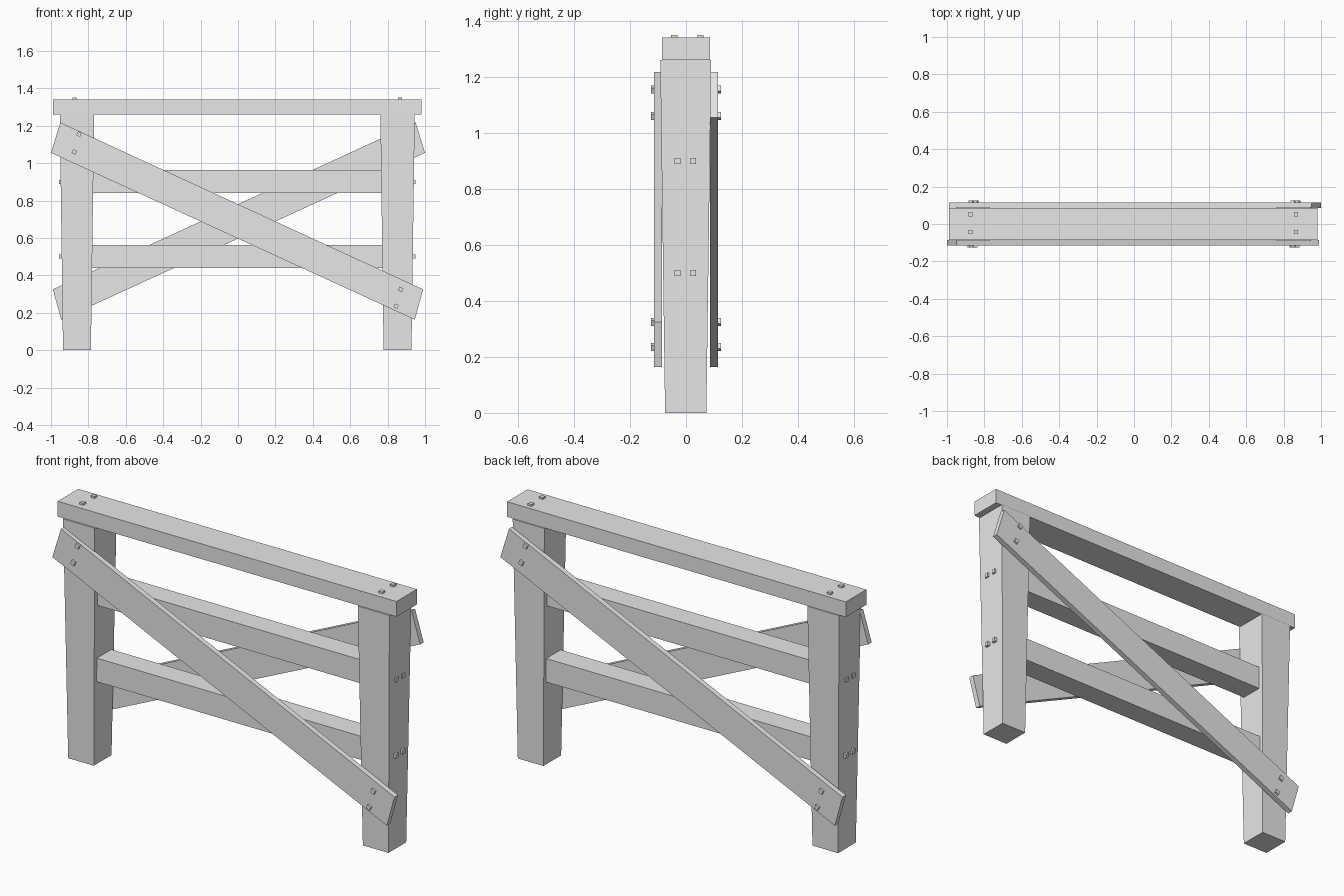
import bpy
import bmesh
import math
from mathutils import Matrix, Vector

cube = bpy.data.objects.get("Cube")
if cube:
    bpy.data.objects.remove(cube, do_unlink=True)

# Single plain grey
grey = bpy.data.materials.new("plain_grey")
grey.use_nodes = True
grey.diffuse_color = (0.8, 0.8, 0.8, 1)
grey.node_tree.nodes["Principled BSDF"].inputs["Base Color"].default_value = (0.8, 0.8, 0.8, 1)


def finish(name, bm):
    bmesh.ops.recalc_face_normals(bm, faces=bm.faces)
    mesh = bpy.data.meshes.new(name)
    bm.to_mesh(mesh)
    bm.free()
    mesh.materials.append(grey)
    obj = bpy.data.objects.new(name, mesh)
    bpy.context.collection.objects.link(obj)
    return obj


def box(name, centre, size, tilt=0.0, taper=None):
    """Box, optionally tilted about y; taper scales its lower end in x and y."""
    bm = bmesh.new()
    bmesh.ops.create_cube(bm, size=1)
    for v in bm.verts:
        if taper and v.co.z < 0:
            v.co.x *= taper[0]
            v.co.y *= taper[1]
        v.co = Vector(a * b for a, b in zip(v.co, size))
    bm.transform(Matrix.Translation(centre) @ Matrix.Rotation(tilt, 4, 'Y'))
    return finish(name, bm)


def plank(name, outline, y, thickness, turn):
    """Board cut from an xz outline, turned about the vertical axis."""
    bm = bmesh.new()
    face = bm.faces.new([bm.verts.new((x, y, z)) for x, z in outline])
    out = bmesh.ops.extrude_face_region(bm, geom=[face])
    moved = [g for g in out["geom"] if isinstance(g, bmesh.types.BMVert)]
    bmesh.ops.translate(bm, verts=moved, vec=(0, thickness, 0))
    bm.transform(Matrix.Rotation(turn, 4, 'Z'))
    return finish(name, bm)


MID = -0.004   # the frame sits slightly off the centre of the braces
PEG = 0.022

# Top beam
box("top_beam", (MID, 0, 1.30), (1.97, 0.17, 0.08))

# Legs, beam pegs and rail pegs on each side
for side, sign in (("right", -1), ("left", 1)):
    box(f"{side}_leg", (MID + sign * 0.857, -0.001, 0.63), (0.184, 0.182, 1.26),
        taper=(0.81, 0.81))
    for i, y in enumerate((-0.042, 0.052)):
        box(f"{side}_beam_peg_{i}", (MID + sign * 0.87, y, 1.335), (PEG, PEG, 0.03))
    for level, z in (("lower", 0.5), ("upper", 0.9)):
        for i, y in enumerate((-0.03, 0.025)):
            box(f"{side}_{level}_rail_peg_{i}", (MID + sign * 0.93, y, z),
                (0.044, PEG, PEG))

# Horizontal rails between the legs
for level, z in (("lower", 0.5), ("upper", 0.902)):
    box(f"{level}_rail", (MID, 0, z), (1.60, 0.12, 0.124))

# Diagonal braces with their pegs, front and back
outline = [(-0.95, 1.217), (0.99, 0.325), (0.945, 0.163), (-1.0, 1.055)]
pegs = [(-0.85, 1.155), (-0.875, 1.06), (0.87, 0.325), (0.845, 0.235)]
slope = math.atan2(0.892, 1.94)
for face, turn, sign in (("front", 0, 1), ("back", math.pi, -1)):
    plank(f"{face}_brace", outline, -0.114, 0.029, turn)
    for i, (x, z) in enumerate(pegs):
        box(f"{face}_brace_peg_{i}", (sign * x, sign * -0.112, z), (PEG, 0.025, PEG),
            tilt=sign * slope)
